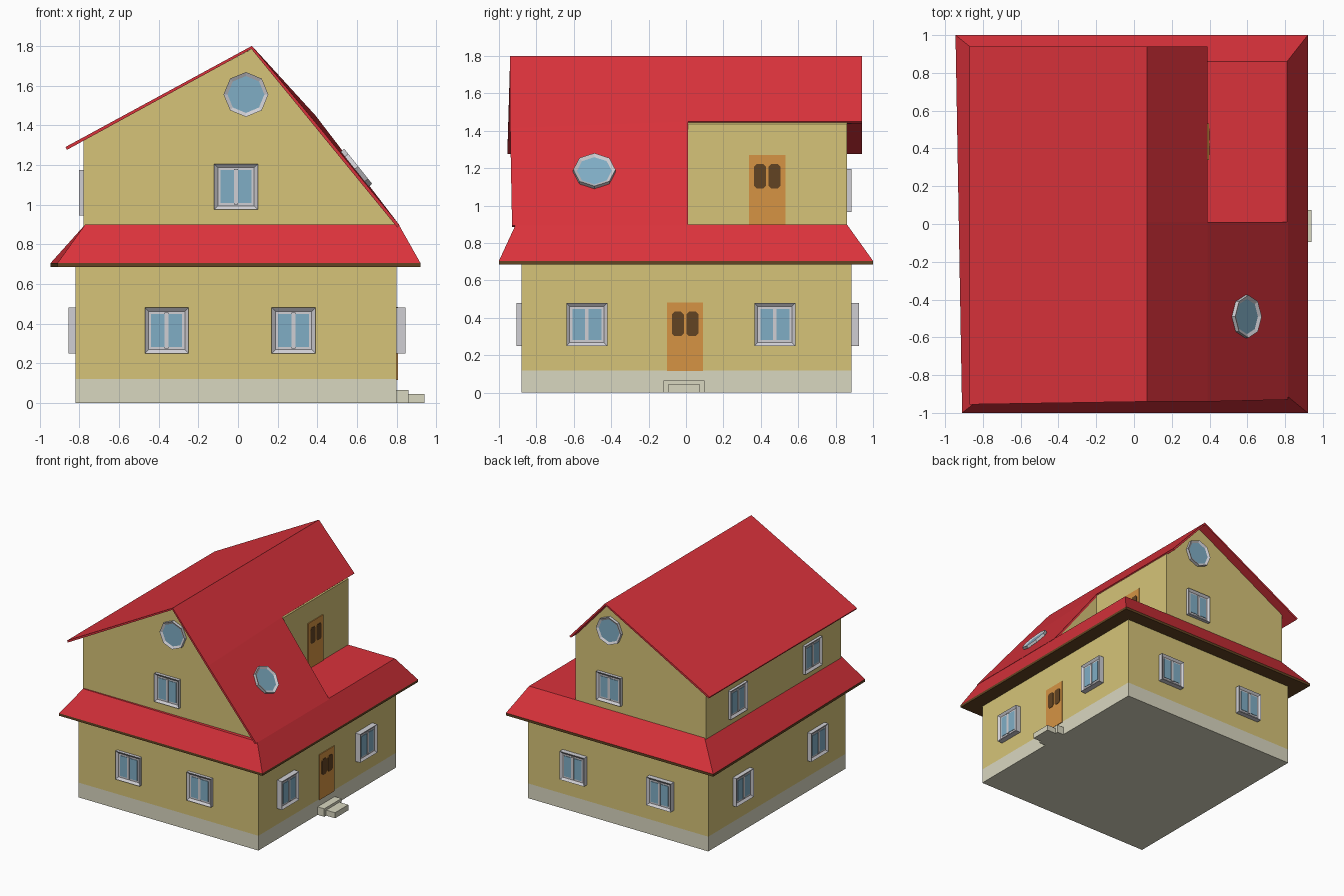
import bpy, bmesh
from math import pi
from mathutils import Matrix, Vector

old = bpy.data.objects.get("Cube")
if old:
    bpy.data.objects.remove(old, do_unlink=True)


def material(name, *srgb):
    lin = [((c / 255 + 0.055) / 1.055) ** 2.4 for c in srgb]
    m = bpy.data.materials.new(name)
    m.use_nodes = True
    m.diffuse_color = (*lin, 1)
    m.node_tree.nodes["Principled BSDF"].inputs["Base Color"].default_value = (*lin, 1)
    return m


WALL = material("yellow plaster", 214, 196, 120)
STONE = material("pale concrete", 217, 215, 192)
RED = material("red roofing", 218, 50, 59)
BROWN = material("dark brown", 98, 67, 34)
ORANGE = material("orange wood", 214, 148, 68)
FRAME = material("light grey frame", 208, 207, 212)
GLASS = material("blue glass", 128, 174, 197)


def finish(name, bm, mats, place=None):
    bmesh.ops.recalc_face_normals(bm, faces=bm.faces)
    if place:
        bm.transform(place)
    mesh = bpy.data.meshes.new(name)
    bm.to_mesh(mesh)
    bm.free()
    for m in mats:
        mesh.materials.append(m)
    ob = bpy.data.objects.new(name, mesh)
    bpy.context.collection.objects.link(ob)
    return ob


def add_box(bm, lo, hi, mat=0):
    lo, hi = Vector(lo), Vector(hi)
    m = Matrix.Translation((lo + hi) / 2) @ Matrix.Diagonal((*(hi - lo), 1))
    verts = bmesh.ops.create_cube(bm, size=1, matrix=m)["verts"]
    faces = {f for v in verts for f in v.link_faces}
    for f in faces:
        f.material_index = mat
    return faces


def box(name, lo, hi, mat):
    bm = bmesh.new()
    add_box(bm, lo, hi)
    return finish(name, bm, [mat])


def prism(name, profile, y0, y1, mat):
    """Extrude an x-z outline along y."""
    bm = bmesh.new()
    face = bm.faces.new([bm.verts.new((x, y0, z)) for x, z in profile])
    new = bmesh.ops.extrude_face_region(bm, geom=[face])["geom"]
    bmesh.ops.translate(bm, vec=(0, y1 - y0, 0),
                        verts=[v for v in new if isinstance(v, bmesh.types.BMVert)])
    return finish(name, bm, [mat])


def facing(pos, normal, up=(0, 0, 1)):
    """Local x = across, local y = up, local z = outward."""
    n = Vector(normal).normalized()
    across = Vector(up).cross(n).normalized()
    rot = Matrix((across, n.cross(across), n)).transposed().to_4x4()
    return Matrix.Translation(pos) @ rot


def window(name, pos, normal, depth):
    bm = bmesh.new()
    w, h = 0.11, 0.115
    faces = add_box(bm, (-w, -h, -0.005), (w, h, depth))
    front = max(faces, key=lambda f: f.calc_center_median().z)
    bmesh.ops.inset_individual(bm, faces=[front], thickness=0.026)
    bmesh.ops.translate(bm, verts=front.verts, vec=(0, 0, -0.015))
    z = depth - 0.015
    for side in (-1, 1):
        c = side * 0.044
        add_box(bm, (c - 0.034, -0.083, z - 0.002), (c + 0.034, 0.083, z + 0.004), 1)
    add_box(bm, (-0.01, -0.09, z), (0.01, 0.09, z + 0.008))
    finish(name, bm, [FRAME, GLASS], facing(pos, normal))


def round_window(name, pos, normal, depth=0.022):
    bm = bmesh.new()
    r = 0.113
    bmesh.ops.create_cone(bm, cap_ends=True, segments=8, radius1=r, radius2=r,
                          depth=depth + 0.005, matrix=Matrix.Translation((0, 0, depth / 2)))
    front = max(bm.faces, key=lambda f: f.calc_center_median().z)
    bmesh.ops.inset_individual(bm, faces=[front], thickness=0.02)
    bmesh.ops.translate(bm, verts=front.verts, vec=(0, 0, -0.01))
    front.material_index = 1
    finish(name, bm, [FRAME, GLASS], facing(pos, normal))


def door(name, pos, height):
    bm = bmesh.new()
    add_box(bm, (-0.097, 0, -0.004), (0.097, height, 0.006))
    for c in (-0.039, 0.039):
        fs = add_box(bm, (c - 0.032, height - 0.18, 0), (c + 0.032, height - 0.05, 0.009), 1)
        # soften the pane corners
        edges = {e for f in fs for e in f.edges
                 if abs(e.verts[0].co.z - e.verts[1].co.z) > 0.005}
        bmesh.ops.bevel(bm, geom=list(edges), offset=0.014, segments=1, affect='EDGES')
    finish(name, bm, [ORANGE, BROWN], facing(pos, (1, 0, 0)))


# Ground floor and plinth
XL, XR, YF, YB = -0.82, 0.80, -0.88, 0.885
box("plinth", (XL, YF, 0), (XR, YB, 0.12), STONE)
box("ground_floor_walls", (XL, YF, 0.12), (XR, YB, 0.70), WALL)
box("upper_step", (XR, -0.12, 0), (0.86, 0.10, 0.065), STONE)
box("lower_step", (0.86, -0.095, 0), (0.94, 0.075, 0.045), STONE)

# Skirt roof: sloping red sides, red terrace on top, brown soffit
bm = bmesh.new()
eave = [(-0.91, -1), (0.92, -1), (0.92, 1), (-0.945, 1)]
head = [(-0.77, -0.89), (0.81, -0.91), (0.81, 0.86), (-0.77, 0.86)]
rings = [[bm.verts.new((x, y, z)) for x, y in loop]
         for loop, z in ((eave, 0.685), (eave, 0.705), (head, 0.90))]
bm.faces.new(rings[0]).material_index = 1
bm.faces.new(rings[2])
for level in (0, 1):
    for i in range(4):
        j = (i + 1) % 4
        f = bm.faces.new((rings[level][i], rings[level][j],
                          rings[level + 1][j], rings[level + 1][i]))
        f.material_index = 1 - level
finish("skirt_roof", bm, [RED, BROWN])

# Upper floor: full gable in front, cut back for the terrace behind
UL, TX, TY, UB = -0.78, 0.39, 0.01, 0.86
prism("front_gable_walls", [(UL, 0.89), (0.79, 0.89), (0.79, 0.905), (0.07, 1.785), (UL, 1.325)],
      YF, TY, WALL)
prism("back_gable_walls", [(UL, 0.89), (TX, 0.89), (TX, 1.437), (0.07, 1.785), (UL, 1.325)],
      TY, UB, WALL)
prism("terrace_cheek", [(TX - 0.05, 0.89), (0.79, 0.89), (0.79, 0.905), (TX, 1.435)],
      TY - 0.03, TY, WALL)

# Main roof: thin sheet, right slope cut away over the terrace
bm = bmesh.new()
RIDGE, Y0, Y1 = (0.07, 1.80), -0.94, 0.94


def v(xz, y):
    return bm.verts.new((xz[0], y, xz[1]))


r0, r1, r2 = (v(RIDGE, y) for y in (Y0, TY, Y1))
l0, l1, l2 = (v((-0.87, 1.29), y) for y in (Y0 - 0.015, TY, Y1))
m0, m1, m2 = v((TX, 1.415), Y0), v((TX, 1.45), TY), v((TX, 1.45), Y1)
b0, b1 = v((0.815, 0.895), Y0 + 0.01), v((0.815, 0.895), TY)
for quad in ((r0, r1, l1, l0), (r1, r2, l2, l1), (r0, m0, m1, r1),
             (r1, m1, m2, r2), (m0, b0, b1, m1)):
    bm.faces.new(quad)
roof = finish("main_roof", bm, [RED])
if roof.data.polygons[0].normal.z < 0:
    roof.data.flip_normals()
solid = roof.modifiers.new("thickness", 'SOLIDIFY')
solid.thickness, solid.offset = 0.016, -1

# Doors
door("entrance_door", (XR, -0.005, 0.115), 0.368)
door("terrace_door", (TX, 0.435, 0.90), 0.372)

# Windows
FRONT, BACK, LEFT, RIGHT = (0, -1, 0), (0, 1, 0), (-1, 0, 0), (1, 0, 0)
LOW = 0.365
for x in (-0.36, 0.28):
    window("front_lower_window", (x, YF, LOW), FRONT, 0.025)
for x in (-0.40, 0.38):
    window("back_lower_window", (x, YB, LOW), BACK, 0.04)
for y in (-0.53, 0.475):
    window("door_side_window", (XR, y, LOW), RIGHT, 0.045)
for y in (-0.50, 0.46):
    window("far_side_lower_window", (XL, y, LOW), LEFT, 0.035)
    window("far_side_upper_window", (UL, y, 1.06), LEFT, 0.022)
window("front_upper_window", (-0.01, YF, 1.09), FRONT, 0.025)
window("back_upper_window", (0.08, UB, 1.08), BACK, 0.025)
round_window("front_round_window", (0.04, YF, 1.555), FRONT)
round_window("back_round_window", (0.08, UB, 1.55), BACK)
round_window("skylight", (0.59, -0.49, 1.18), (0.78, 0, 0.62), 0.018)
